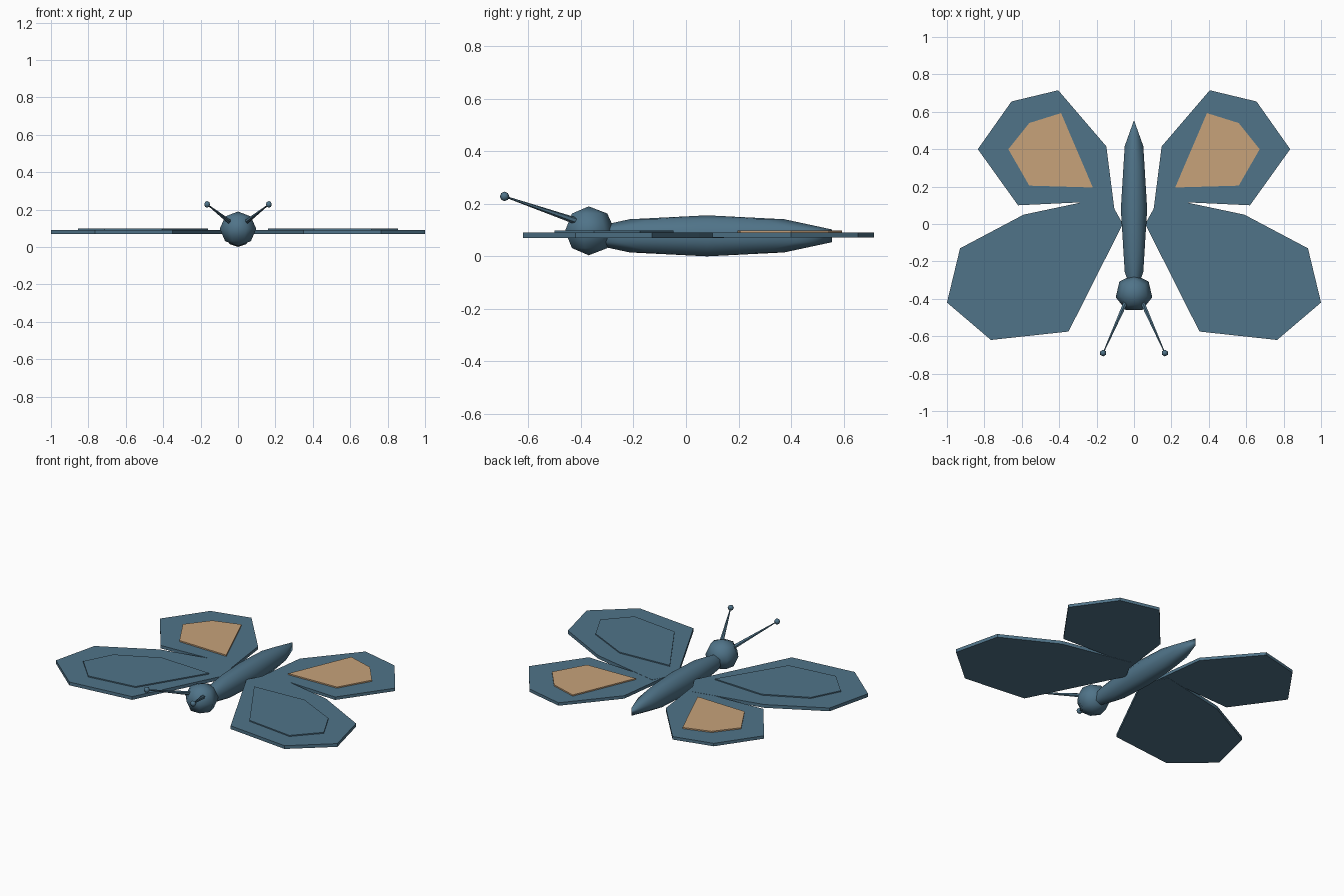
import bpy
import bmesh
from mathutils import Vector

cube = bpy.data.objects.get("Cube")
if cube:
    bpy.data.objects.remove(cube, do_unlink=True)


def material(name, rgb):
    mat = bpy.data.materials.new(name)
    mat.use_nodes = True
    mat.diffuse_color = (*rgb, 1)
    mat.node_tree.nodes["Principled BSDF"].inputs["Base Color"].default_value = (*rgb, 1)
    return mat


blue = material("slate blue", (0.08, 0.174, 0.25))
orange = material("soft orange", (0.57, 0.36, 0.195))


def finish(name, mat, smooth=False):
    obj = bpy.context.object
    obj.name = obj.data.name = name
    obj.data.materials.append(mat)
    if smooth:
        bpy.ops.object.shade_smooth()
    return obj


def ball(name, segments, rings, centre, radii, mat):
    bpy.ops.mesh.primitive_uv_sphere_add(segments=segments, ring_count=rings, radius=1, location=centre)
    bpy.context.object.scale = radii
    return finish(name, mat, True)


def slab(name, outline, low, high, mat, side):
    """Flat plate: an outline extruded upward, mirrored by side."""
    bm = bmesh.new()
    face = bm.faces.new([bm.verts.new((x * side, y, low)) for x, y in outline])
    top = bmesh.ops.extrude_face_region(bm, geom=[face])
    moved = [v for v in top["geom"] if isinstance(v, bmesh.types.BMVert)]
    bmesh.ops.translate(bm, vec=(0, 0, high - low), verts=moved)
    bmesh.ops.recalc_face_normals(bm, faces=bm.faces)
    mesh = bpy.data.meshes.new(name)
    bm.to_mesh(mesh)
    bm.free()
    mesh.materials.append(mat)
    obj = bpy.data.objects.new(name, mesh)
    bpy.context.collection.objects.link(obj)


# Body and head
ball("body", 8, 5, (0, 0.08, 0.078), (0.074, 0.5, 0.078), blue)
ball("head", 7, 4, (0, -0.37, 0.097), (0.1, 0.1, 0.093), blue)

# Wing and panel outlines for the left side
front_wing = [(0.06, 0), (0.35, -0.575), (0.765, -0.62), (1, -0.42),
              (0.93, -0.13), (0.59, 0.05), (0.14, 0.145)]
hind_wing = [(0.105, 0.08), (0.3, 0.115), (0.62, 0.1), (0.835, 0.4),
             (0.655, 0.655), (0.405, 0.715), (0.148, 0.415)]
front_panel = [(0.16, -0.065), (0.405, -0.462), (0.715, -0.5), (0.855, -0.35),
               (0.765, -0.175), (0.505, -0.047)]
hind_panel = [(0.22, 0.195), (0.56, 0.205), (0.672, 0.4), (0.56, 0.54), (0.39, 0.593)]

for side, label in ((1, "left"), (-1, "right")):
    # Wings with thin raised panels
    slab(label + "_front_wing", front_wing, 0.07, 0.091, blue, side)
    slab(label + "_hind_wing", hind_wing, 0.071, 0.09, blue, side)
    slab(label + "_front_panel", front_panel, 0.09, 0.098, blue, side)
    slab(label + "_hind_panel", hind_panel, 0.089, 0.098, orange, side)

    # Tapered antenna with a small ball on the tip
    base = Vector((0.045 * side, -0.42, 0.135))
    tip = Vector((0.165 * side, -0.69, 0.228))
    bpy.ops.mesh.primitive_cone_add(vertices=6, radius1=0.013, radius2=0.003,
                                    depth=(tip - base).length, location=(base + tip) / 2,
                                    rotation=(tip - base).to_track_quat("Z", "Y").to_euler())
    finish(label + "_antenna", blue)
    ball(label + "_antenna_tip", 6, 4, tip, (0.018, 0.018, 0.018), blue)
